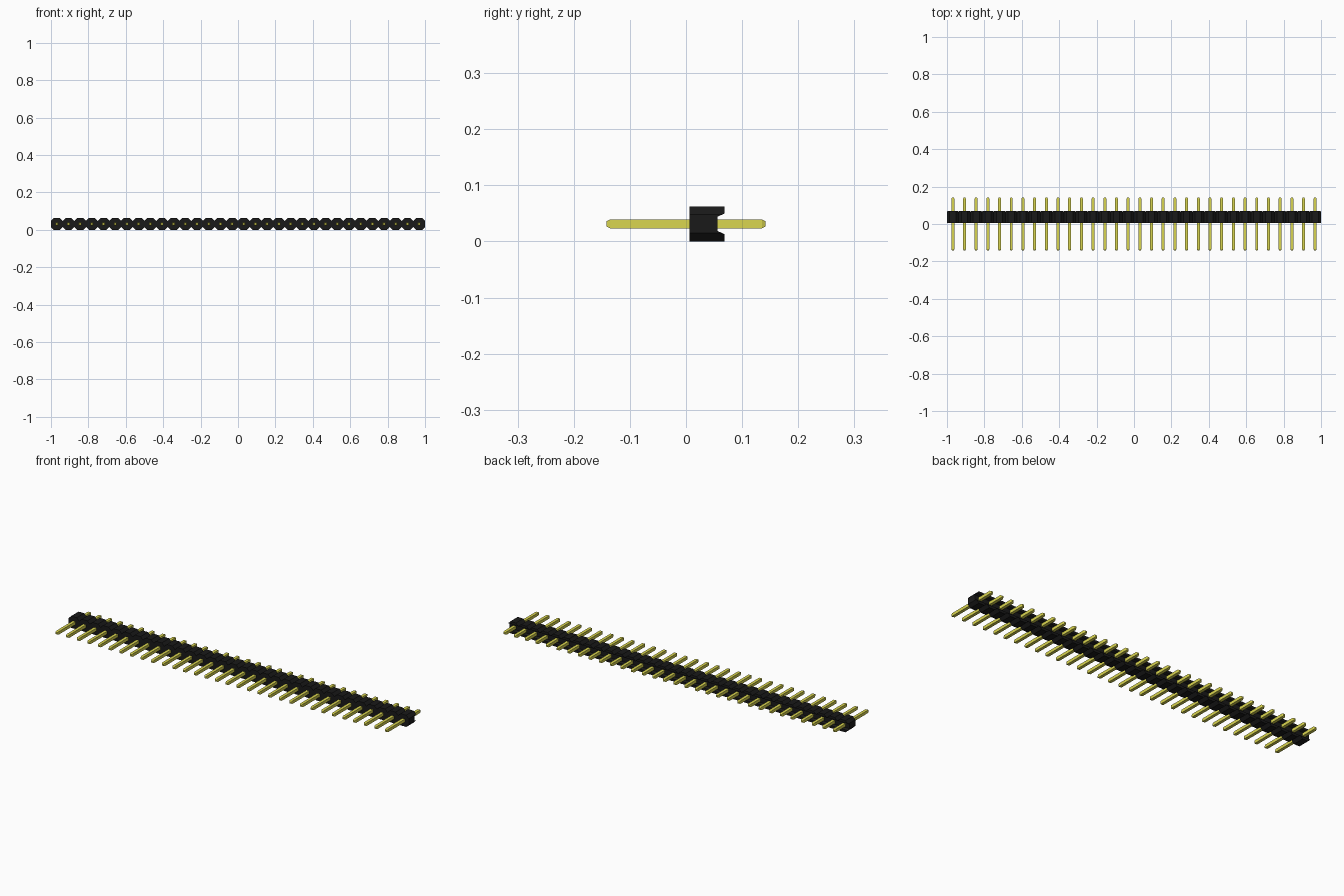
import bpy
import bmesh

PINS = 32
PITCH = 2 / PINS
HALF = PITCH / 2
CZ = HALF                      # height of the pin axis
FIRST = -1 + HALF              # x of the first pin

cube = bpy.data.objects.get("Cube")
if cube:
    bpy.data.objects.remove(cube, do_unlink=True)


def make_material(name, color):
    mat = bpy.data.materials.new(name)
    mat.use_nodes = True
    mat.diffuse_color = color
    bsdf = next(n for n in mat.node_tree.nodes if n.type == 'BSDF_PRINCIPLED')
    bsdf.inputs["Base Color"].default_value = color
    return mat


def loft(name, rings, mat):
    """Skin a list of matching point rings and cap both ends."""
    bm = bmesh.new()
    loops = [[bm.verts.new(p) for p in ring] for ring in rings]
    for a, b in zip(loops, loops[1:]):
        for i in range(len(a)):
            j = (i + 1) % len(a)
            bm.faces.new((a[i], a[j], b[j], b[i]))
    bm.faces.new(loops[0])
    bm.faces.new(loops[-1])
    bmesh.ops.recalc_face_normals(bm, faces=bm.faces)
    mesh = bpy.data.meshes.new(name)
    bm.to_mesh(mesh)
    bm.free()
    mesh.materials.append(mat)
    obj = bpy.data.objects.new(name, mesh)
    bpy.context.collection.objects.link(obj)
    return obj


def repeat(obj):
    mod = obj.modifiers.new("row", 'ARRAY')
    mod.count = PINS
    mod.use_relative_offset = False
    mod.use_constant_offset = True
    mod.constant_offset_displace = (PITCH, 0, 0)
    obj.location.x = FIRST


black = make_material("black plastic", (0.010, 0.010, 0.010, 1))
gold = make_material("gold metal", (0.70, 0.67, 0.08, 1))

# Housing: one octagonal block per pin
c = HALF - 0.0148
octagon = [(-c, -HALF), (c, -HALF), (HALF, -c), (HALF, c),
           (c, HALF), (-c, HALF), (-HALF, c), (-HALF, -c)]
housing = loft("housing", [[(x, y, CZ + z) for x, z in octagon]
                           for y in (0.006, 0.0685)], black)

# Flared groove along the back of the housing
groove = [(0.056, -0.0125), (0.0685, -0.0185), (0.081, -0.0245),
          (0.081, 0.0245), (0.0685, 0.0185), (0.056, 0.0125)]
cutter = loft("groove_cutter", [[(x, y, CZ + z) for y, z in groove]
                                for x in (-PITCH, PITCH)], black)
cutter.hide_render = True
cut = housing.modifiers.new("groove", 'BOOLEAN')
cut.operation = 'DIFFERENCE'
cut.solver = 'EXACT'
cut.object = cutter
bpy.context.view_layer.objects.active = housing
bpy.ops.object.modifier_apply(modifier=cut.name)
bpy.data.objects.remove(cutter, do_unlink=True)
repeat(housing)

# Square pins with tapered tips
SQUARE = ((-1, -1), (1, -1), (1, 1), (-1, 1))
stations = [(-0.142, 0.0045), (-0.135, 0.0079), (0.135, 0.0079), (0.142, 0.0045)]
pins = loft("pins", [[(sx * r, y, CZ + sz * r) for sx, sz in SQUARE]
                     for y, r in stations], gold)
repeat(pins)
